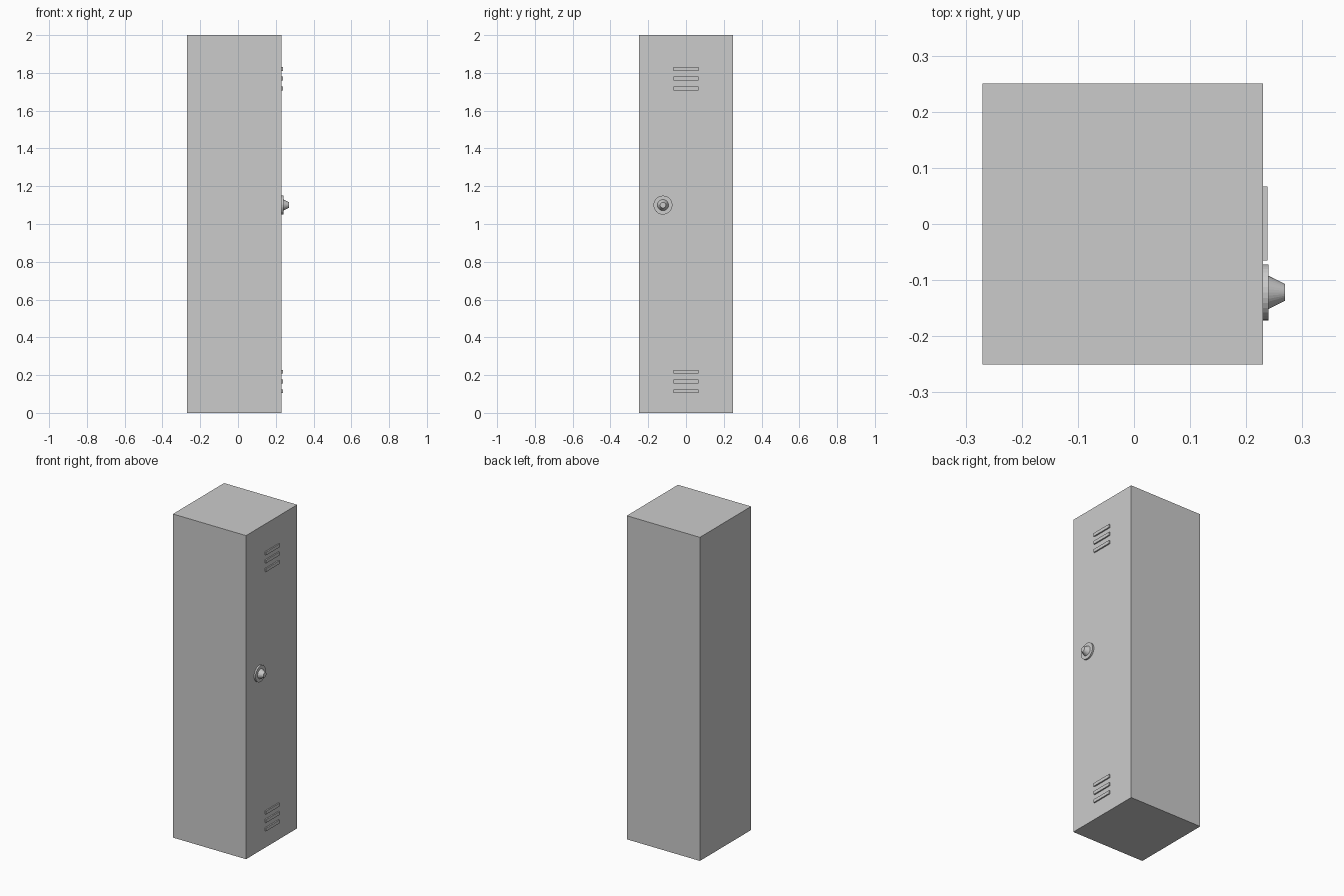
import bpy
import math

if "Cube" in bpy.data.objects:
    bpy.data.objects.remove(bpy.data.objects["Cube"])

FRONT = 0.23  # x of the door face


def box(name, x0, x1, y0, y1, z0, z1):
    bpy.ops.mesh.primitive_cube_add(
        size=1, location=((x0 + x1) / 2, (y0 + y1) / 2, (z0 + z1) / 2))
    ob = bpy.context.object
    ob.name = name
    ob.scale = (x1 - x0, y1 - y0, z1 - z0)
    bpy.ops.object.transform_apply(location=False, rotation=False, scale=True)
    return ob


def round_part(name, x0, x1, r0, r1):
    # tapered cylinder along +x on the lock axis
    bpy.ops.mesh.primitive_cone_add(
        vertices=32, radius1=r0, radius2=r1, depth=x1 - x0,
        location=((x0 + x1) / 2, -0.122, 1.10), rotation=(0, math.pi / 2, 0))
    ob = bpy.context.object
    ob.name = name
    return ob


# Cabinet
box("locker_body", -0.27, FRONT, -0.25, 0.25, 0, 2)

# Vent slats, top and bottom groups
for group, zs in (("upper", (1.82, 1.77, 1.717)), ("lower", (0.218, 0.166, 0.114))):
    for i, z in enumerate(zs):
        box(f"{group}_vent_{i + 1}", FRONT - 0.002, FRONT + 0.008,
            -0.065, 0.067, z - 0.01, z + 0.01)

# Lock dial and tapered knob
round_part("lock_plate", FRONT - 0.001, FRONT + 0.010, 0.05, 0.05)
round_part("lock_knob", FRONT + 0.009, 0.269, 0.03, 0.015)
